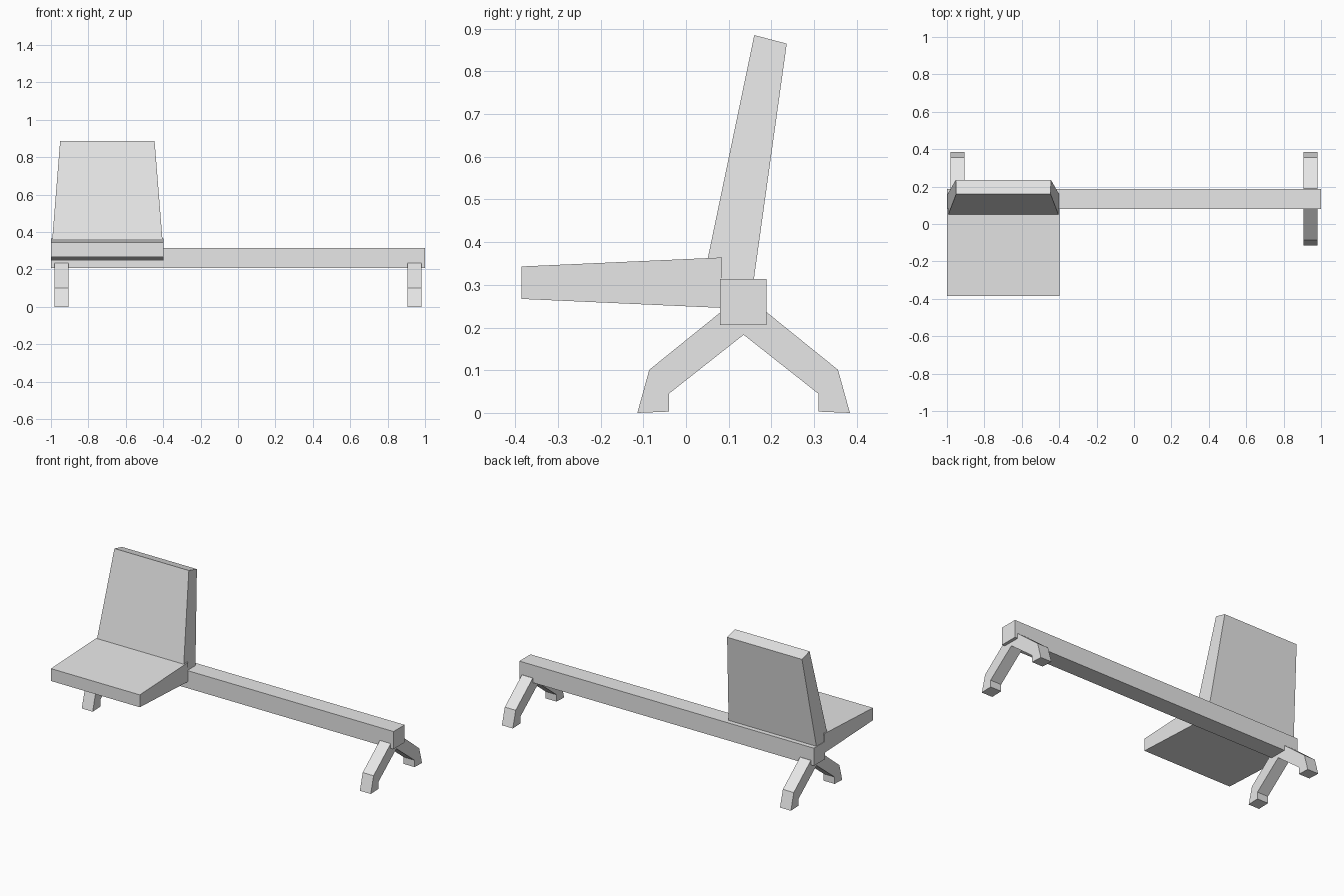
import bpy
import bmesh

if "Cube" in bpy.data.objects:
    bpy.data.objects.remove(bpy.data.objects["Cube"])

grey = bpy.data.materials.new("light_grey")
grey.diffuse_color = (0.8, 0.8, 0.8, 1)
grey.use_nodes = True
grey.node_tree.nodes["Principled BSDF"].inputs["Base Color"].default_value = grey.diffuse_color


def extrude_profile(name, profile, x0, x1, taper=None):
    """Extrude a (y, z) profile from x0 to x1; taper(z) gives the inset of each side."""
    bm = bmesh.new()
    inset = taper or (lambda z: 0.0)
    left = [bm.verts.new((x0 + inset(z), y, z)) for y, z in profile]
    right = [bm.verts.new((x1 - inset(z), y, z)) for y, z in profile]
    bm.faces.new(left)
    bm.faces.new(right[::-1])
    n = len(profile)
    for i in range(n):
        j = (i + 1) % n
        bm.faces.new((left[i], right[i], right[j], left[j]))
    bmesh.ops.recalc_face_normals(bm, faces=bm.faces)
    mesh = bpy.data.meshes.new(name)
    bm.to_mesh(mesh)
    bm.free()
    mesh.materials.append(grey)
    obj = bpy.data.objects.new(name, mesh)
    bpy.context.collection.objects.link(obj)
    return obj


# Long square rail carrying the seat
extrude_profile("rail", [(0.08, 0.206), (0.188, 0.206), (0.188, 0.314), (0.08, 0.314)], -1.0, 1.0)

# Wedge-shaped seat cushion, thicker at the back
extrude_profile("seat", [(-0.385, 0.267), (0.084, 0.246), (0.084, 0.364), (-0.385, 0.343)],
                -1.0, -0.397)

# Leaning backrest, narrower at the top
extrude_profile("backrest", [(0.035, 0.285), (0.155, 0.285), (0.236, 0.865), (0.16, 0.885)],
                -0.999, -0.398, taper=lambda z: 0.048 * (z - 0.285) / 0.6)

# Splayed leg frames, one at each end of the rail
CENTRE_Y = 0.135
half = [(0.055, 0.235), (0.221, 0.101), (0.249, 0.0), (0.175, 0.003), (0.175, 0.045)]
leg_profile = ([(CENTRE_Y + y, z) for y, z in half] + [(CENTRE_Y, 0.183)]
               + [(CENTRE_Y - y, z) for y, z in reversed(half)])
for side, x0 in (("left", -0.981), ("right", 0.907)):
    extrude_profile(side + "_legs", leg_profile, x0, x0 + 0.074)
